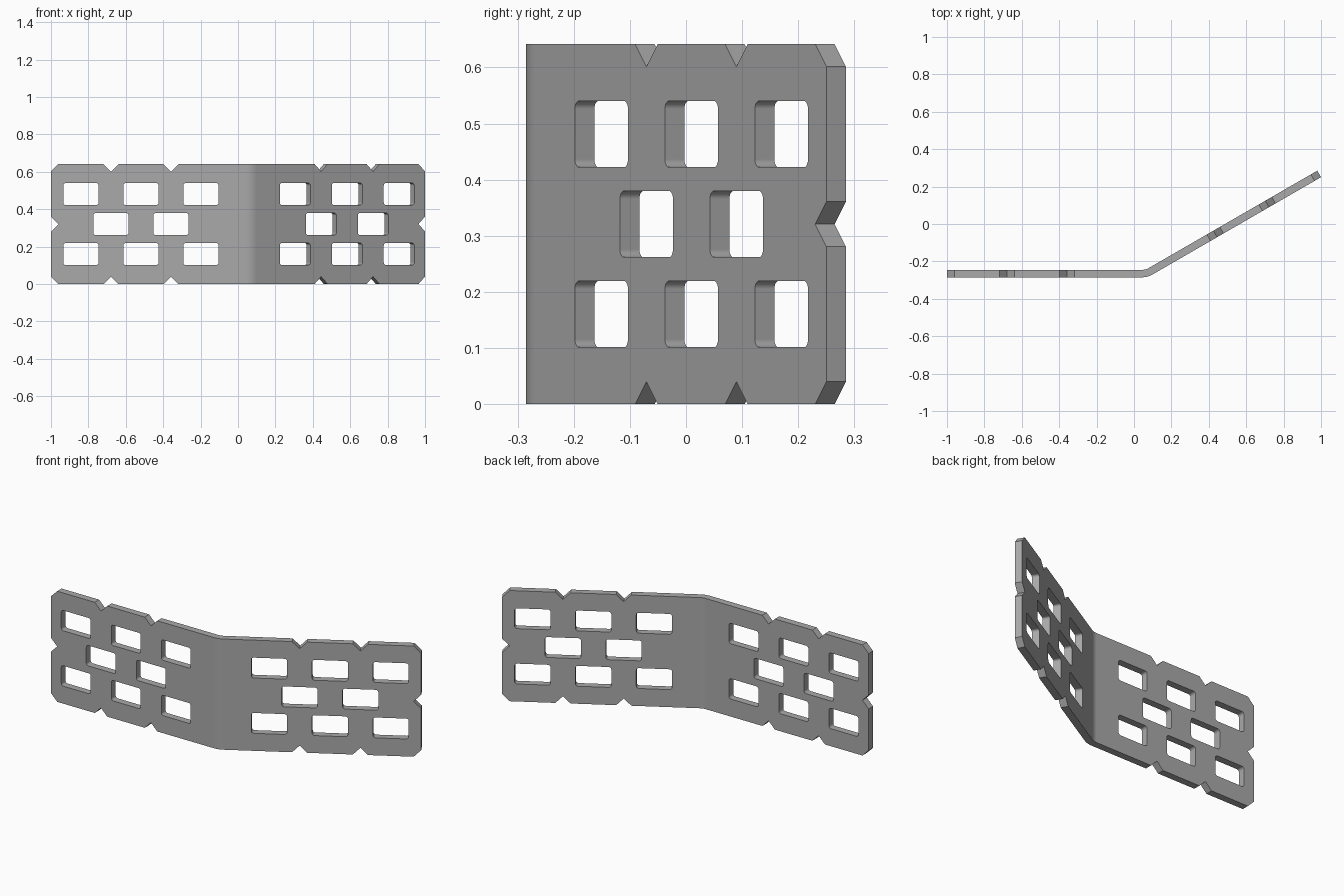
import bpy, bmesh
from math import sin, cos, tan, pi, radians

if "Cube" in bpy.data.objects:
    bpy.data.objects.remove(bpy.data.objects["Cube"])

U = 0.0401                      # plate thickness, notch size
H = 16 * U                      # plate height
Y0 = -0.285                     # front face of the straight wing
BEND = radians(30)
C, S = cos(BEND), sin(BEND)
TIP = (1.0, 0.285 - U * C)      # front corner of the angled wing end
FOLD_X = TIP[0] - (TIP[1] - Y0) / S * C
R_OUT = 0.11                    # outer bend radius


def on_wing(side, s, d):
    """x, y at distance s from a wing's free end and depth d behind its front."""
    if side < 0:
        return (-1 + s, Y0 + d)
    return (TIP[0] - s * C - d * S, TIP[1] - s * S + d * C)


def prism(bm, lower, upper):
    a = [bm.verts.new(p) for p in lower]
    b = [bm.verts.new(p) for p in upper]
    n = len(a)
    bm.faces.new(a)
    bm.faces.new(b[::-1])
    for i in range(n):
        bm.faces.new((a[i], b[i], b[(i + 1) % n], a[(i + 1) % n]))


def finish(bm, name):
    bmesh.ops.recalc_face_normals(bm, faces=bm.faces)
    me = bpy.data.meshes.new(name)
    bm.to_mesh(me)
    bm.free()
    ob = bpy.data.objects.new(name, me)
    bpy.context.collection.objects.link(ob)
    return ob


def rounded_rect(cs, cz, w, h, r, n=5):
    pts = []
    for k, (sx, sz) in enumerate([(1, 1), (-1, 1), (-1, -1), (1, -1)]):
        for i in range(n + 1):
            a = (k + i / n) * pi / 2
            pts.append((cs + sx * (w / 2 - r) + r * cos(a),
                        cz + sz * (h / 2 - r) + r * sin(a)))
    return pts


def diamond(cs, cz):
    return [(cs + U, cz), (cs, cz + U), (cs - U, cz), (cs, cz - U)]


# Bent plate: profile in plan, extruded upwards
cx, cy = FOLD_X - R_OUT * tan(BEND / 2), Y0 + R_OUT


def arc(r, n=8):
    return [(cx + r * sin(BEND * i / n), cy - r * cos(BEND * i / n)) for i in range(n + 1)]


outline = ([on_wing(-1, 0, 0)] + arc(R_OUT) + [on_wing(1, 0, 0), on_wing(1, 0, U)]
           + arc(R_OUT - U)[::-1] + [on_wing(-1, 0, U)])
bm = bmesh.new()
prism(bm, [(x, y, 0) for x, y in outline], [(x, y, H) for x, y in outline])
plate = finish(bm, "bent_plate")

# Cutters: windows, edge notches and clipped corners on both wings
shapes = []
for k in (4, 12, 20):
    shapes += [rounded_rect(k * U, z * U, 0.189, 0.118, 0.014) for z in (4, 12)]
for k in (8, 16):
    shapes.append(rounded_rect(k * U, 8 * U, 0.189, 0.118, 0.014))
    shapes += [diamond(k * U, z) for z in (0, H)]
shapes += [diamond(0, z) for z in (0, H / 2, H)]
bm = bmesh.new()
for side in (-1, 1):
    for sh in shapes:
        prism(bm, *[[(*on_wing(side, s, d), z) for s, z in sh] for d in (-0.02, U + 0.02)])
cutter = finish(bm, "hole_cutter")
cutter.hide_render = True

bpy.context.view_layer.objects.active = plate
plate.select_set(True)
mod = plate.modifiers.new("holes", 'BOOLEAN')
mod.operation, mod.solver, mod.object = 'DIFFERENCE', 'EXACT', cutter
bpy.ops.object.modifier_apply(modifier="holes")
bpy.data.objects.remove(cutter)

# Soft bend and window corners, crisp edges elsewhere
bpy.ops.object.shade_smooth_by_angle(angle=radians(25))
wn = plate.modifiers.new("flat_faces", 'WEIGHTED_NORMAL')
wn.keep_sharp = True

mat = bpy.data.materials.new("plain_grey")
mat.diffuse_color = (0.40, 0.40, 0.40, 1)
mat.use_nodes = True
mat.node_tree.nodes["Principled BSDF"].inputs["Base Color"].default_value = mat.diffuse_color
plate.data.materials.clear()
plate.data.materials.append(mat)
